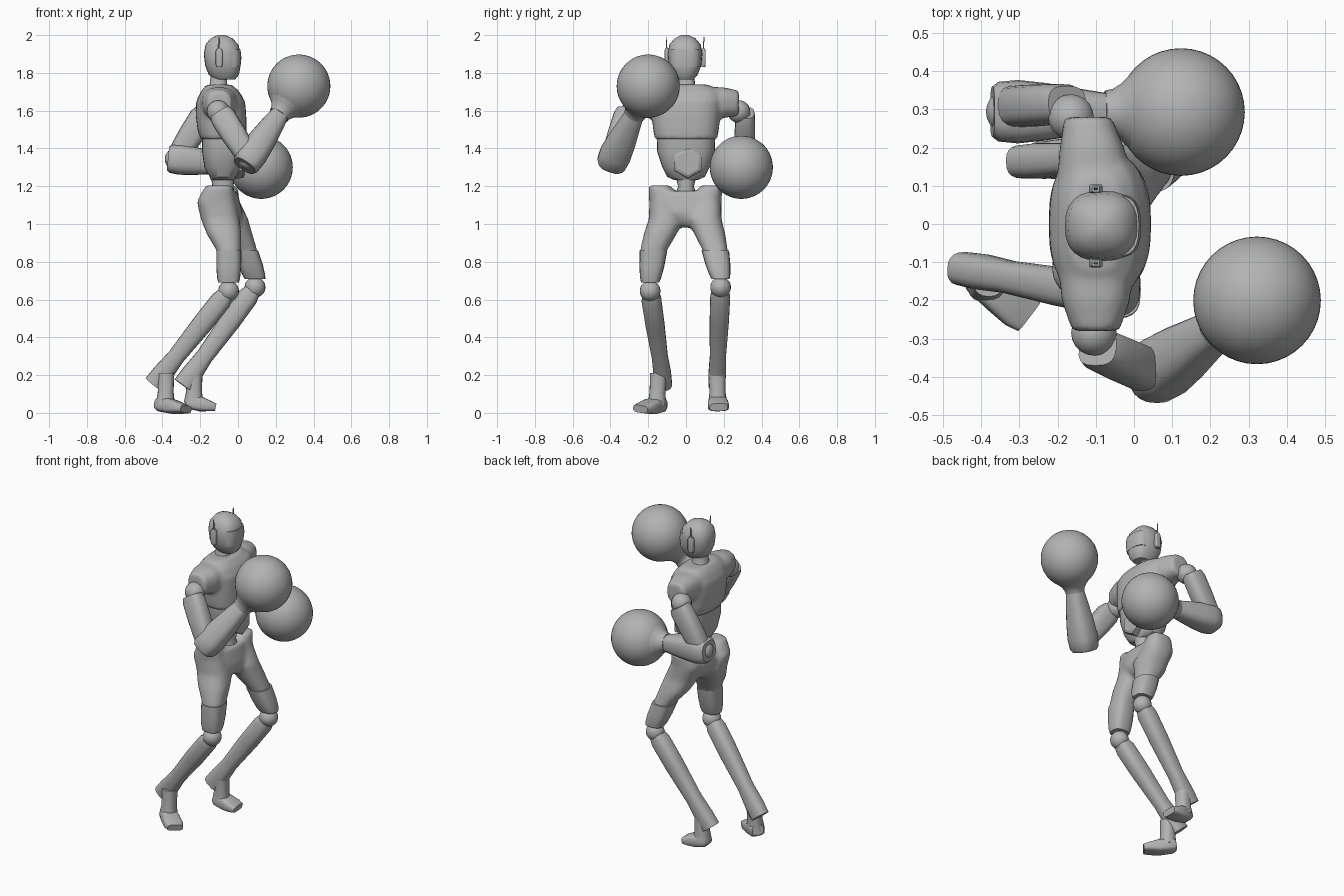
import bpy
import bmesh
from math import cos, sin, tau, copysign, radians
from mathutils import Vector

cube = bpy.data.objects.get("Cube")
if cube:
    bpy.data.objects.remove(cube)

grey = bpy.data.materials.new("plain grey")
grey.use_nodes = True
grey.diffuse_color = (.45, .45, .45, 1)
grey.node_tree.nodes["Principled BSDF"].inputs["Base Color"].default_value = grey.diffuse_color

X, Y, Z = Vector((1, 0, 0)), Vector((0, 1, 0)), Vector((0, 0, 1))


def finish(name, bm, angle=35):
    """Turn a bmesh into a named, shaded object."""
    bmesh.ops.recalc_face_normals(bm, faces=bm.faces)
    mesh = bpy.data.meshes.new(name)
    bm.to_mesh(mesh)
    bm.free()
    mesh.materials.append(grey)
    obj = bpy.data.objects.new(name, mesh)
    bpy.context.collection.objects.link(obj)
    bpy.ops.object.select_all(action='DESELECT')
    obj.select_set(True)
    bpy.context.view_layer.objects.active = obj
    bpy.ops.object.shade_smooth_by_angle(angle=radians(angle))
    return obj


def loft(name, rings, side=Y, axis=None, power=2.4, n=20):
    """Skin superellipse rings (x, y, z, half width along side, half depth)."""
    bm = bmesh.new()
    pts = [Vector(r[:3]) for r in rings]
    loops = []
    for i, r in enumerate(rings):
        t = axis or (pts[min(i + 1, len(pts) - 1)] - pts[max(i - 1, 0)]).normalized()
        u = (side - t * side.dot(t)).normalized()
        v = u.cross(t)
        loop = []
        for k in range(n):
            c, s = cos(tau * k / n), sin(tau * k / n)
            a = copysign(abs(c) ** (2 / power), c) * r[3]
            b = copysign(abs(s) ** (2 / power), s) * r[4]
            loop.append(bm.verts.new(pts[i] + u * a + v * b))
        loops.append(loop)
    for lo, hi in zip(loops, loops[1:]):
        for k in range(n):
            m = (k + 1) % n
            bm.faces.new((lo[k], lo[m], hi[m], hi[k]))
    bm.faces.new(loops[0])
    bm.faces.new(loops[-1])
    return finish(name, bm)


def tube(name, start, end, stations, **kw):
    """Loft along a straight line; stations are (fraction, width, depth)."""
    a, b = Vector(start), Vector(end)
    return loft(name, [(*a.lerp(b, f), w, d) for f, w, d in stations], **kw)


def ball(name, centre, radius, seg=20):
    bm = bmesh.new()
    bmesh.ops.create_uvsphere(bm, u_segments=seg, v_segments=seg * 2 // 3, radius=radius)
    bmesh.ops.translate(bm, verts=bm.verts, vec=centre)
    return finish(name, bm, 60)


def blend(parts, rounds):
    """Fuse overlapping parts into the first one as a single smooth skin."""
    bpy.ops.object.select_all(action='DESELECT')
    for p in parts:
        p.select_set(True)
    bpy.context.view_layer.objects.active = parts[0]
    bpy.ops.object.join()
    skin = parts[0].modifiers.new("skin", 'REMESH')
    skin.mode = 'VOXEL'
    skin.voxel_size = .013
    skin.use_smooth_shade = True
    soft = parts[0].modifiers.new("soft", 'SMOOTH')
    soft.iterations = rounds


# Head, visor, ear pieces and neck
loft("head", [(-.07, -.005, 1.765, .045, .055), (-.075, -.005, 1.79, .067, .08),
              (-.08, -.005, 1.84, .086, .094), (-.083, -.005, 1.9, .092, .098),
              (-.085, -.005, 1.95, .083, .087), (-.087, -.005, 1.983, .055, .058),
              (-.087, -.005, 2, .02, .02)], axis=Z, power=2.5, n=24)
loft("visor", [(-.05, -.005, 1.83, .078, .063), (-.046, -.005, 1.88, .083, .064),
               (-.05, -.005, 1.925, .08, .063)], axis=Z, power=2.8, n=24)
for name, s in (("left", 1), ("right", -1)):
    y = s * .097 - .005
    loft(name + "_ear_piece", [(-.1, y, 1.83, .01, .012), (-.1, y, 1.845, .012, .018),
                               (-.1, y, 1.915, .012, .018), (-.1, y, 1.93, .008, .01)],
         axis=Z, power=5)
    loft(name + "_antenna", [(-.1, y, 1.92, .004, .006), (-.1, y + s * .003, 1.99, .002, .003)],
         axis=Z, n=8)
loft("neck", [(-.11, 0, 1.68, .07, .07), (-.105, 0, 1.72, .05, .048),
              (-.1, 0, 1.8, .042, .042)], axis=Z)

# Chest with blended shoulder yoke
blend([
    loft("chest", [(-.078, 0, 1.447, .165, .12), (-.085, 0, 1.5, .174, .13),
                   (-.09, 0, 1.58, .183, .134), (-.092, 0, 1.65, .19, .129),
                   (-.095, 0, 1.7, .185, .103), (-.1, 0, 1.738, .12, .068)],
         axis=Z, power=2.7, n=28),
    loft("yoke", [(-.1, -.28, 1.64, .062, .066), (-.1, -.2, 1.642, .09, .082),
                  (-.1, 0, 1.645, .11, .087), (-.11, .2, 1.642, .085, .082),
                  (-.12, .28, 1.64, .062, .066)], side=X, axis=Y)], 4)

# Abdomen, belly plate and waist
loft("abdomen", [(-.078, 0, 1.45, .155, .113), (-.08, 0, 1.38, .152, .11),
                 (-.08, 0, 1.3, .125, .098), (-.08, 0, 1.25, .1, .07),
                 (-.083, 0, 1.232, .06, .06)], axis=Z, power=2.7, n=28)
tube("belly_plate", (-.03, .01, 1.325), (.036, .01, 1.325),
     [(0, .085, .085), (.85, .082, .082), (1, .066, .066)], side=Z, axis=X, power=2, n=6)
loft("waist", [(-.08, 0, 1.27, .06, .065), (-.08, 0, 1.2, .042, .056),
               (-.08, 0, 1.14, .06, .065)], axis=Z)


def arm(name, s, shoulder, elbow, hand):
    """Shoulder ball, upper arm, elbow, forearm and round glove."""
    ball(name + "_shoulder", shoulder, .06)
    e, h = Vector(elbow), Vector(hand)
    tube(name + "_upper_arm", Vector(shoulder) + Y * s * .036 + Z * .01, e + Y * s * .012,
         [(.06, .046, .058), (.16, .052, .068), (.5, .055, .067), (.85, .055, .06),
          (1, .045, .048)], power=2.8)
    ball(name + "_elbow", e, .058)
    wrist = h + (e - h).normalized() * .2
    tube(name + "_forearm", e, wrist,
         [(-.16, .066, .062), (-.1, .078, .075), (.1, .083, .08), (.4, .075, .074),
          (.8, .058, .06), (1, .05, .05)], power=2.7)
    tube(name + "_glove_cuff", wrist, h,
         [(0, .056, .056), (.1, .06, .06), (.22, .075, .075), (.42, .118, .118)], power=2)
    ball(name + "_glove", h, .167, 40)


arm("right", -1, (-.105, -.285, 1.595), (.06, -.385, 1.345), (.322, -.2, 1.73))
arm("left", 1, (-.165, .28, 1.595), (-.33, .294, 1.343), (.123, .293, 1.3))


def leg(name, thigh, knee, heel, ankle, sole, toe):
    """Knee guard, knee ball, shin, ankle and foot; gives back the thigh."""
    k = Vector(knee)
    tube(name + "_knee_guard", Vector(thigh[-2][:3]), k + Z * .045,
         [(0, .073, .066), (.5, .066, .066), (.85, .056, .061), (1, .048, .055)],
         axis=Z, power=2.8)
    ball(name + "_knee", k, .055)
    tube(name + "_shin", k, heel,
         [(.04, .045, .045), (.1, .053, .055), (.35, .051, .055), (.7, .043, .046),
          (.88, .047, .055), (1, .044, .056)], power=2.6)
    a, s, t = Vector(ankle), Vector(sole), Vector(toe)
    tube(name + "_ankle", a, s, [(0, .045, .042), (.6, .042, .042), (1, .05, .052)], axis=Z)
    tube(name + "_foot", s, t,
         [(-.35, .034, .028), (-.2, .046, .039), (.35, .053, .039), (.75, .056, .028),
          (1, .048, .02)], power=3.6)
    return loft(name + "_thigh", thigh, axis=Z)


right_thigh = leg(
    "right",
    [(-.1, -.14, 1.205, .06, .072), (-.115, -.115, 1.12, .08, .104), (-.095, -.1, 1.03, .096, .103),
     (-.075, -.135, .95, .088, .093), (-.048, -.172, .86, .072, .066), (-.05, -.19, .69, .045, .05)],
    (-.05, -.19, .645), (-.445, -.117, .15),
    (-.38, -.145, .21), (-.385, -.155, .041), (-.275, -.242, .02))
left_thigh = leg(
    "left",
    [(-.075, .135, 1.205, .06, .072), (-.085, .11, 1.12, .078, .094), (-.045, .095, 1.03, .093, .098),
     (-.012, .125, .95, .083, .088), (.04, .155, .86, .067, .062), (.08, .18, .71, .045, .05)],
    (.09, .183, .665), (-.29, .163, .145),
    (-.23, .165, .2), (-.235, .168, .055), (-.12, .173, .03))

# Pelvis fused with both thighs
pelvis = loft("pelvis_and_thighs",
              [(-.085, 0, 1.175, .18, .08), (-.09, 0, 1.12, .177, .1), (-.075, 0, 1.06, .14, .1),
               (-.06, 0, 1.01, .06, .07), (-.055, 0, .982, .02, .04)], axis=Z, n=24)
blend([pelvis, right_thigh, left_thigh], 8)
